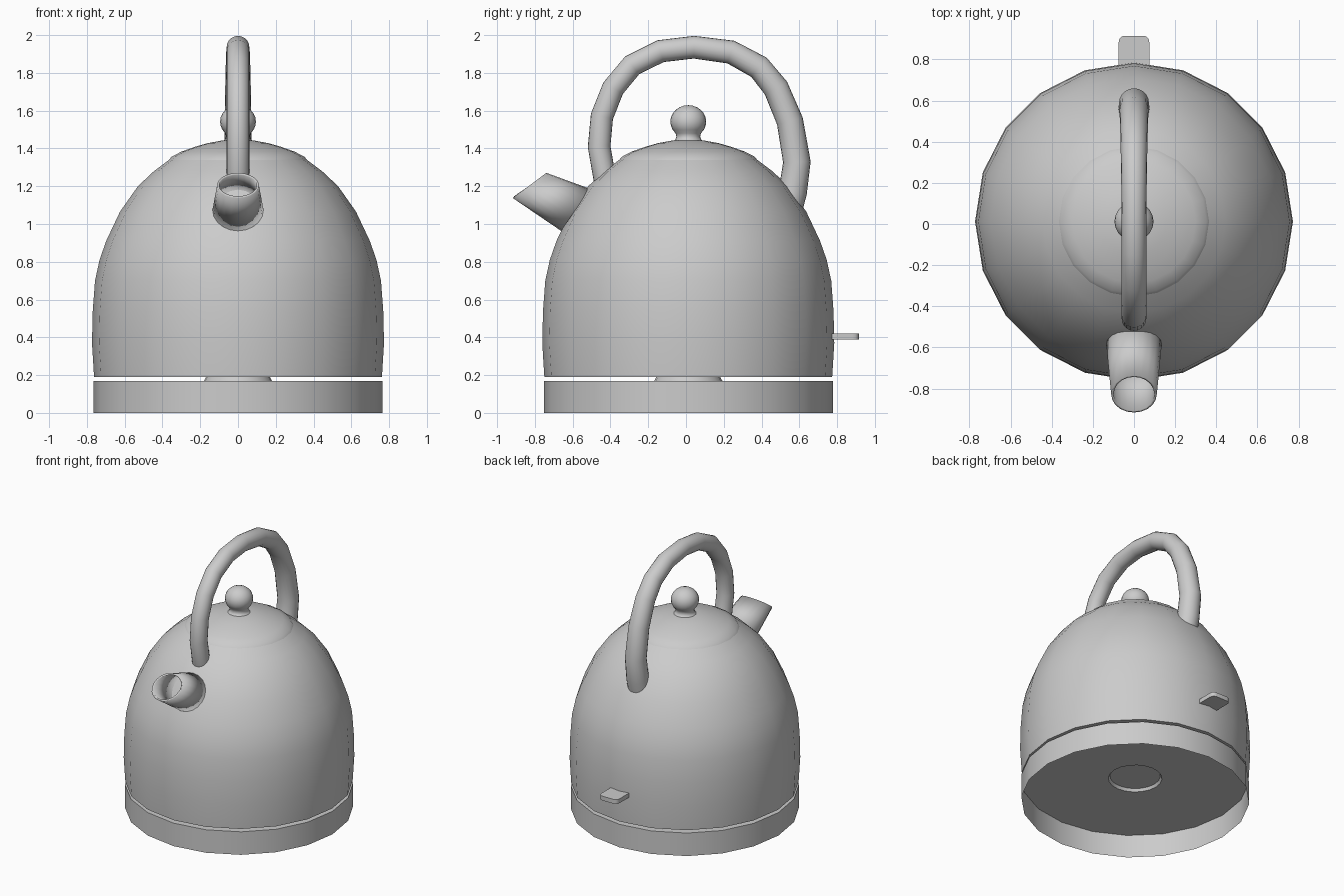
import bpy, bmesh, math
from mathutils import Vector

if "Cube" in bpy.data.objects:
    bpy.data.objects.remove(bpy.data.objects["Cube"])

CY = 0.012   # y of the turning axis
SIDES = 20


def finish(name, bm, angle=40):
    bmesh.ops.recalc_face_normals(bm, faces=bm.faces)
    me = bpy.data.meshes.new(name)
    bm.to_mesh(me)
    bm.free()
    ob = bpy.data.objects.new(name, me)
    bpy.context.collection.objects.link(ob)
    bpy.ops.object.select_all(action='DESELECT')
    ob.select_set(True)
    bpy.context.view_layer.objects.active = ob
    bpy.ops.object.shade_smooth_by_angle(angle=math.radians(angle))
    return ob


def skin(name, rings, angle=40):
    """Bridge a row of (centre, u, v, radius) rings; a zero radius makes a pole."""
    bm = bmesh.new()
    loops = []
    for c, u, v, r in rings:
        loop = []
        for i in range(SIDES):
            a = 2 * math.pi * i / SIDES
            loop.append(bm.verts.new(c + u * (r * math.cos(a)) + v * (r * math.sin(a))))
        loops.append(loop)
    for a, b in zip(loops, loops[1:]):
        for i in range(SIDES):
            j = (i + 1) % SIDES
            bm.faces.new((a[i], a[j], b[j], b[i]))
    bmesh.ops.remove_doubles(bm, verts=bm.verts, dist=0.0005)
    return finish(name, bm, angle)


X, Y = Vector((1, 0, 0)), Vector((0, 1, 0))


def lathe(name, profile, angle=40):
    return skin(name, [(Vector((0, CY, z)), X, Y, r) for r, z in profile], angle)


# Power base: open-bottomed shell with a conical connector in the middle
lathe("power_base", [(0.765, 0), (0.765, 0.17), (0.18, 0.17), (0.12, 0.28), (0, 0.28)])

# Kettle body with flat underside
lathe("body", [(0, 0.19), (0.762, 0.19), (0.773, 0.37), (0.769, 0.54), (0.757, 0.70),
               (0.733, 0.81), (0.698, 0.91), (0.625, 1.065), (0.53, 1.20),
               (0.445, 1.28), (0.365, 1.34)])

# Lid dome
lathe("lid", [(0.366, 1.338), (0.352, 1.356), (0.30, 1.383), (0.23, 1.408),
              (0.16, 1.428), (0.09, 1.441), (0, 1.445)])

# Lid knob: flared neck running into a ball
ball = [(0.095 * math.sin(t), 1.542 + 0.087 * math.cos(t))
        for t in (math.radians(d) for d in range(135, -1, -15))]
lathe("lid_knob", [(0.085, 1.435), (0.068, 1.447), (0.063, 1.464)] + ball, 60)

# Spout: open tapered tube, from inside the body to the slanted mouth
spout = skin("spout", [
    (Vector((0, -0.585, 1.075)), X, Vector((0, 0.15, 0.22)).normalized(), 0.135),
    (Vector((0, -0.828, 1.204)), X, Vector((0, 0.175, 0.132)).normalized(), 0.111)])
wall = spout.modifiers.new("wall", 'SOLIDIFY')
wall.thickness = 0.012
wall.offset = -1

# Handle: hoop over the lid, thicker at the back
path = [(-0.40, 1.15), (-0.43, 1.24), (-0.46, 1.41), (-0.445, 1.57), (-0.385, 1.72),
        (-0.285, 1.84), (-0.135, 1.915), (0.042, 1.936), (0.238, 1.91), (0.386, 1.83),
        (0.476, 1.72), (0.55, 1.545), (0.587, 1.328), (0.565, 1.17), (0.53, 1.05)]
rings = []
for i, (y, z) in enumerate(path):
    y0, z0 = path[max(i - 1, 0)]
    y1, z1 = path[min(i + 1, len(path) - 1)]
    side = Vector((0, -(z1 - z0), y1 - y0)).normalized()
    rings.append((Vector((0, y, z)), X, side, 0.06 + 0.013 * max(0, i - 7) / 5))
skin("handle", rings, 60)

# Switch lever at the back: flat tab with rounded outer corners
bm = bmesh.new()
outline = [(0.075, 0.74), (0.075, 0.88)]
outline += [(0.045 + 0.03 * math.cos(t), 0.885 + 0.03 * math.sin(t))
            for t in (math.pi / 8 * k for k in range(1, 5))]
outline += [(-x, y) for x, y in reversed(outline)]
face = bm.faces.new([bm.verts.new((x, y, 0.388)) for x, y in outline])
up = bmesh.ops.extrude_face_region(bm, geom=[face])
bmesh.ops.translate(bm, vec=(0, 0, 0.032),
                    verts=[g for g in up["geom"] if isinstance(g, bmesh.types.BMVert)])
finish("switch_lever", bm)
